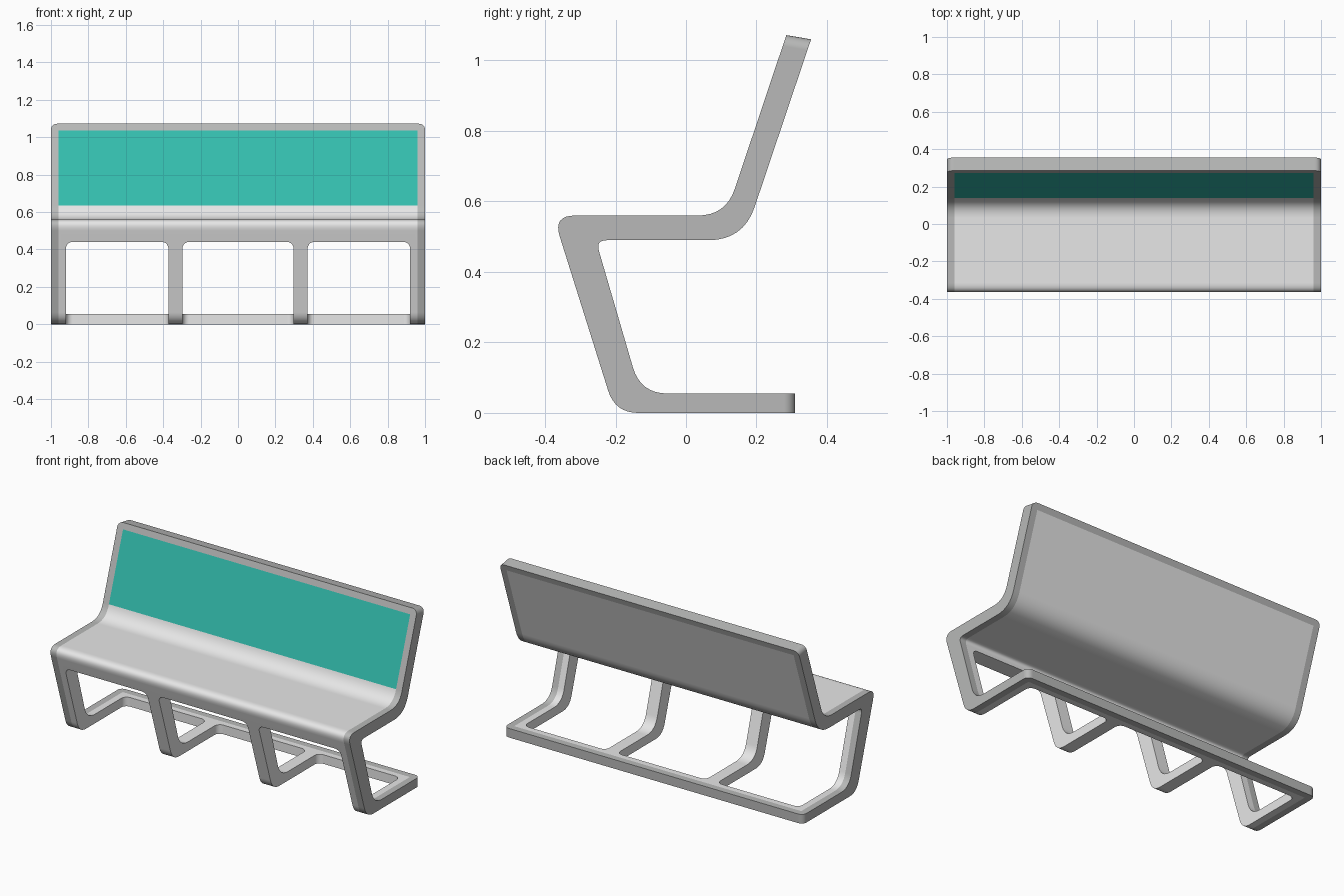
import bpy, bmesh
from mathutils import Vector

if "Cube" in bpy.data.objects:
    bpy.data.objects.remove(bpy.data.objects["Cube"])


def material(name, rgb):
    m = bpy.data.materials.new(name)
    m.diffuse_color = (*rgb, 1)
    m.use_nodes = True
    m.node_tree.nodes["Principled BSDF"].inputs["Base Color"].default_value = m.diffuse_color
    return m


def fillet(prev, corner, nxt, size, n=8):
    """Round a profile corner, starting and ending `size` away from it."""
    p, c, q = Vector(prev), Vector(corner), Vector(nxt)
    a = c + (p - c).normalized() * size
    b = c + (q - c).normalized() * size
    return [a * (1 - t) ** 2 + c * 2 * t * (1 - t) + b * t * t
            for t in (i / n for i in range(n + 1))]


def new_object(name, bm):
    bmesh.ops.recalc_face_normals(bm, faces=bm.faces)
    mesh = bpy.data.meshes.new(name)
    bm.to_mesh(mesh)
    bm.free()
    ob = bpy.data.objects.new(name, mesh)
    bpy.context.collection.objects.link(ob)
    return ob


# Side profile as (y, z, corner size); size 0 keeps the point as it is
corners = [
    (0.31, 0, 0), (0.27, 0, 0), (-0.201, 0, 0.066), (-0.377, 0.56, 0.062),
    (0.113, 0.56, 0.08), (0.273, 1.037, 0), (0.285, 1.072, 0),
    (0.355, 1.06, 0), (0.343, 1.025, 0), (0.163, 0.49, 0.1),
    (-0.256, 0.49, 0.032), (-0.129, 0.055, 0.077), (0.27, 0.055, 0), (0.31, 0.055, 0),
]
profile = []
for i, (y, z, size) in enumerate(corners):
    if size:
        profile += fillet(corners[i - 1][:2], (y, z), corners[i + 1][:2], size)
    else:
        profile.append(Vector((y, z)))

# Bent sheet: the profile swept across x, with a narrow rim strip at each side
bm = bmesh.new()
rows = [[bm.verts.new((x, p.x, p.y)) for p in profile] for x in (-1, -0.96, 0.96, 1)]
n = len(profile)
for r0, r1 in zip(rows, rows[1:]):
    for i in range(n):
        j = (i + 1) % n
        bm.faces.new((r0[i], r0[j], r1[j], r1[i]))
bm.faces.new(rows[0])
bm.faces.new(rows[-1])
# Rounded corners at the top of the back and at the rear of the base
ends = []
for e in bm.edges:
    a, b = e.verts
    if abs(a.co.x) > 0.99 and abs(b.co.x - a.co.x) < 0.01:
        top = min(a.co.z, b.co.z) > 1.05
        rear = min(a.co.y, b.co.y) > 0.305 and max(a.co.z, b.co.z) < 0.06
        if top or rear:
            ends.append(e)
bmesh.ops.bevel(bm, geom=ends, offset=0.032, offset_type='OFFSET', segments=6,
                profile=0.5, affect='EDGES')
bench = new_object("bench_body", bm)

# Three openings between the legs, running through the base
cutters = []
for x0, x1 in ((-0.92, -0.372), (-0.297, 0.297), (0.372, 0.92)):
    bm = bmesh.new()
    bmesh.ops.create_cube(bm, size=1)
    for v in bm.verts:
        v.co = (x1 if v.co.x > 0 else x0, 0.235 if v.co.y > 0 else -0.5,
                0.44 if v.co.z > 0 else -0.1)
    rounded = []
    for e in bm.edges:
        a, b = (v.co for v in e.verts)
        along_y = abs(a.y - b.y) > 0.1 and a.z > 0
        upright = abs(a.z - b.z) > 0.1 and a.y > 0
        if along_y or upright:
            rounded.append(e)
    bmesh.ops.bevel(bm, geom=rounded, offset=0.035, offset_type='OFFSET', segments=5,
                    profile=0.5, affect='EDGES')
    cutter = new_object("opening_cutter", bm)
    cutter.hide_render = True
    cutters.append(cutter)
    mod = bench.modifiers.new("opening", 'BOOLEAN')
    mod.operation = 'DIFFERENCE'
    mod.solver = 'EXACT'
    mod.object = cutter
bpy.context.view_layer.update()
cut = bpy.data.meshes.new_from_object(
    bench.evaluated_get(bpy.context.evaluated_depsgraph_get()))
bench.modifiers.clear()
bench.data = cut
for c in cutters:
    bpy.data.objects.remove(c)

# Colours: light sheet, darker rim, teal back panel
cut.materials.clear()
for m in (material("light grey", (0.8, 0.8, 0.8)),
          material("rim grey", (0.48, 0.485, 0.48)),
          material("teal", (0.034, 0.515, 0.423))):
    cut.materials.append(m)
for f in cut.polygons:
    c = f.center
    if abs(c.x) > 0.96 or c.z > 1.038 or (c.y > 0.27 and c.z < 0.06):
        f.material_index = 1
    elif c.z > 0.7 and f.normal.y < 0:
        f.material_index = 2
    else:
        f.material_index = 0

# Smooth bends with crisp edges
bpy.context.view_layer.objects.active = bench
bench.select_set(True)
bpy.ops.object.shade_smooth_by_angle(angle=0.6)
wn = bench.modifiers.new("flat_faces", 'WEIGHTED_NORMAL')
wn.keep_sharp = True
